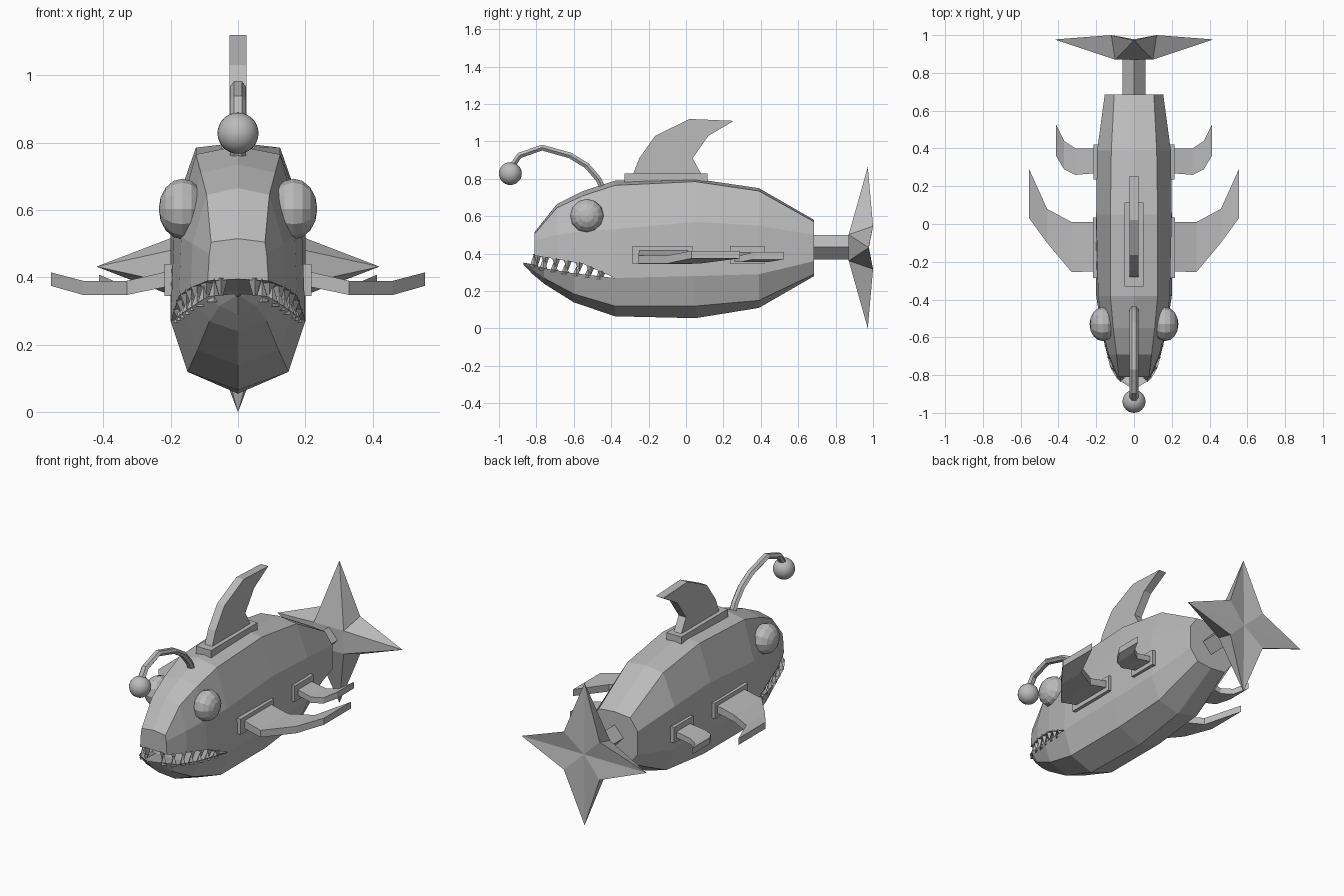
import bpy, bmesh, math
from mathutils import Vector

if "Cube" in bpy.data.objects:
    bpy.data.objects.remove(bpy.data.objects["Cube"])

grey = bpy.data.materials.new("plain_grey")
grey.diffuse_color = (0.5, 0.5, 0.5, 1)
grey.use_nodes = True
grey.node_tree.nodes["Principled BSDF"].inputs["Base Color"].default_value = grey.diffuse_color


def finish(name, bm):
    bmesh.ops.remove_doubles(bm, verts=bm.verts, dist=1e-5)
    bmesh.ops.recalc_face_normals(bm, faces=bm.faces)
    me = bpy.data.meshes.new(name)
    bm.to_mesh(me)
    bm.free()
    me.materials.append(grey)
    ob = bpy.data.objects.new(name, me)
    bpy.context.collection.objects.link(ob)
    return ob


def loft(name, rings, mirror=False):
    """Skin closed rings of points and cap both ends; optionally mirror in x."""
    bm = bmesh.new()
    for s in ((1, -1) if mirror else (1,)):
        rs = [[bm.verts.new((p[0] * s, p[1], p[2])) for p in r] for r in rings]
        n = len(rs[0])
        for a, b in zip(rs, rs[1:]):
            for i in range(n):
                j = (i + 1) % n
                bm.faces.new((a[i], a[j], b[j], b[i]))
        bm.faces.new(rs[0])
        bm.faces.new(rs[-1])
    return finish(name, bm)


def box(name, x0, x1, y0, y1, z0, z1, mirror=False):
    ring = lambda z: [(x0, y0, z), (x1, y0, z), (x1, y1, z), (x0, y1, z)]
    return loft(name, [ring(z0), ring(z1)], mirror)


def both(half):
    """Full ring from a half section running ridge to keel (x = 0 at both ends)."""
    return half + [(-x, y, z) for x, y, z in half[-2:0:-1]]


# body hull behind the mouth: y, then (x, z) from ridge to keel
hull = [
    (-.38, [(0, .79), (.125, .765), (.19, .53), (.2, .27), (.15, .12), (0, .065)]),
    (.05, [(0, .80), (.125, .785), (.2, .57), (.2, .28), (.15, .12), (0, .055)]),
    (.39, [(0, .75), (.12, .735), (.195, .55), (.195, .29), (.14, .15), (0, .11)]),
    (.685, [(0, .58), (.105, .57), (.155, .5), (.155, .36), (.1, .29), (0, .28)])]
loft("body", [both([(x, y, z) for x, z in sec]) for y, sec in hull])

# upper head, closed underneath by the palate
head = [
    (-.38, [(0, .79), (.125, .765), (.19, .53), (.2, .27), (0, .29)]),
    (-.55, [(0, .735), (.11, .71), (.168, .52), (.175, .345), (0, .36)]),
    (-.69, [(0, .665), (.093, .645), (.135, .5), (.14, .37), (0, .38)]),
    (-.81, [(0, .515), (.08, .505), (.085, .47), (.09, .39), (0, .395)])]
loft("upper_head", [both([(x, y, z) for x, z in sec]) for y, sec in head])

# lower jaw with a sunken mouth floor
jaw = [
    (-.38, [(0, .25), (.15, .25), (.2, .27), (.15, .12), (0, .065)]),
    (-.60, [(0, .26), (.13, .26), (.165, .295), (.12, .185), (0, .14)]),
    (-.76, [(0, .30), (.09, .30), (.125, .322), (.085, .27), (0, .24)]),
    (-.82, [(0, .325), (.06, .325), (.09, .343), (.055, .315), (0, .29)])]
rings = [both([(x, y, z) for x, z in sec]) for y, sec in jaw]
rings.append(both([(0, -.85, .34), (.005, -.86, .345), (.012, -.87, .352),
                   (.006, -.87, .345), (0, -.87, .342)]))
loft("lower_jaw", rings)


# teeth spaced along each lip
def along(path, t):
    lens = [(b - a).length for a, b in zip(path, path[1:])]
    d = t * sum(lens)
    for a, b, l in zip(path, path[1:], lens):
        if d <= l:
            return a.lerp(b, d / l)
        d -= l
    return path[-1]


def teeth(name, path, count, height, start):
    path = [Vector(p) for p in path]
    bm = bmesh.new()
    for i in range(count):
        t = start + (0.9 - start) * i / (count - 1)
        p = along(path, t)
        h = height * (1 - .45 * t)
        for s in (1, -1):
            base = [bm.verts.new(((p.x + dx) * s, p.y + dy, p.z - h * .12))
                    for dx, dy in ((.02, 0), (0, .023), (-.02, 0), (0, -.023))]
            tip = bm.verts.new((p.x * s, p.y, p.z + h))
            bm.faces.new(base)
            for k in range(4):
                bm.faces.new((base[k], base[(k + 1) % 4], tip))
    finish(name, bm)


teeth("upper_teeth", [(.05, -.795, .39), (.08, -.78, .387), (.123, -.69, .37),
                      (.158, -.55, .345), (.18, -.41, .285)], 7, -.065, .0)
teeth("lower_teeth", [(.05, -.83, .335), (.075, -.81, .335), (.11, -.75, .317),
                      (.15, -.60, .287), (.178, -.42, .265)], 7, .065, .06)

# bulging eyes
bm = bmesh.new()
bmesh.ops.create_uvsphere(bm, u_segments=12, v_segments=8, radius=.09)
for v in bm.verts:
    v.co = Vector((v.co.z * .78 + .165, v.co.x - .53, v.co.y + .603))
twin = bmesh.ops.duplicate(bm, geom=bm.verts[:] + bm.edges[:] + bm.faces[:])["geom"]
for g in twin:
    if isinstance(g, bmesh.types.BMVert):
        g.co.x *= -1
finish("eyes", bm)

# lure stalk: six-sided tube swept along a bent path
path = [(-.44, .74), (-.47, .80), (-.53, .87), (-.62, .925), (-.77, .967), (-.89, .925), (-.935, .86)]
rings = []
for i, (y, z) in enumerate(path):
    a, b = path[max(i - 1, 0)], path[min(i + 1, len(path) - 1)]
    d = Vector((0, b[0] - a[0], b[1] - a[1])).normalized()
    n = Vector((0, -d.z, d.y))
    rings.append([Vector((.023 * math.cos(k * math.pi / 3), y, z))
                  + n * .018 * math.sin(k * math.pi / 3) for k in range(6)])
loft("lure_stalk", rings)

# lure ball
bm = bmesh.new()
bmesh.ops.create_uvsphere(bm, u_segments=24, v_segments=14, radius=.061)
bmesh.ops.translate(bm, verts=bm.verts, vec=(0, -.939, .828))
for f in bm.faces:
    f.smooth = True
finish("lure_ball", bm)

# dorsal fin on its plate
box("dorsal_plate", -.05, .05, -.33, .115, .77, .828)
fin = [(-.285, .82), (-.25, .91), (-.165, 1.03), (.02, 1.12),
       (.255, 1.11), (.12, 1.03), (.035, .91), (.085, .82)]
loft("dorsal_fin", [[(x, y, z) for y, z in fin] for x in (-.025, .025)])


# paired side fins: stations of x, front y, back y, bottom z, top z
def side_fin(name, stations):
    loft(name, [[(x, f, lo), (x, b, lo), (x, b, hi), (x, f, hi)]
                for x, f, b, lo, hi in stations], True)


box("front_fin_plates", .17, .218, -.285, .035, .345, .44, True)
side_fin("front_side_fins", [(.2, -.25, .01, .375, .42), (.33, -.255, .01, .348, .39),
                             (.46, -.10, .08, .348, .39), (.555, .03, .29, .375, .415)])
box("rear_fin_plates", .17, .215, .235, .42, .345, .44, True)
side_fin("rear_side_fins", [(.19, .27, .4, .375, .41), (.31, .26, .4, .355, .39),
                            (.37, .29, .44, .355, .39), (.412, .36, .525, .37, .408)])

# tail stem with a diamond section
loft("tail_stem", [[(.06, y, .435), (0, y, .5), (-.06, y, .435), (0, y, .37)] for y in (.66, .9)])

# four-pointed tail fin with a dimpled back
bm = bmesh.new()
c = .432
tips = [bm.verts.new(p) for p in ((.42, .977, c), (0, .972, .864), (-.42, .977, c), (0, .972, 0))]
signs = ((1, 1), (-1, 1), (-1, -1), (1, -1))
front = [bm.verts.new((.1 * sx, .87, c + .07 * sz)) for sx, sz in signs]
back = [bm.verts.new((.12 * sx, 1.0, c + .115 * sz)) for sx, sz in signs]
mid = bm.verts.new((0, .978, c))
bm.faces.new(front)
for i, tip in enumerate(tips):
    p, q = i - 1, i
    bm.faces.new((tip, front[p], front[q]))
    bm.faces.new((tip, back[p], front[p]))
    bm.faces.new((tip, front[q], back[q]))
    bm.faces.new((tip, mid, back[p]))
    bm.faces.new((tip, back[q], mid))
finish("tail_fin", bm)
